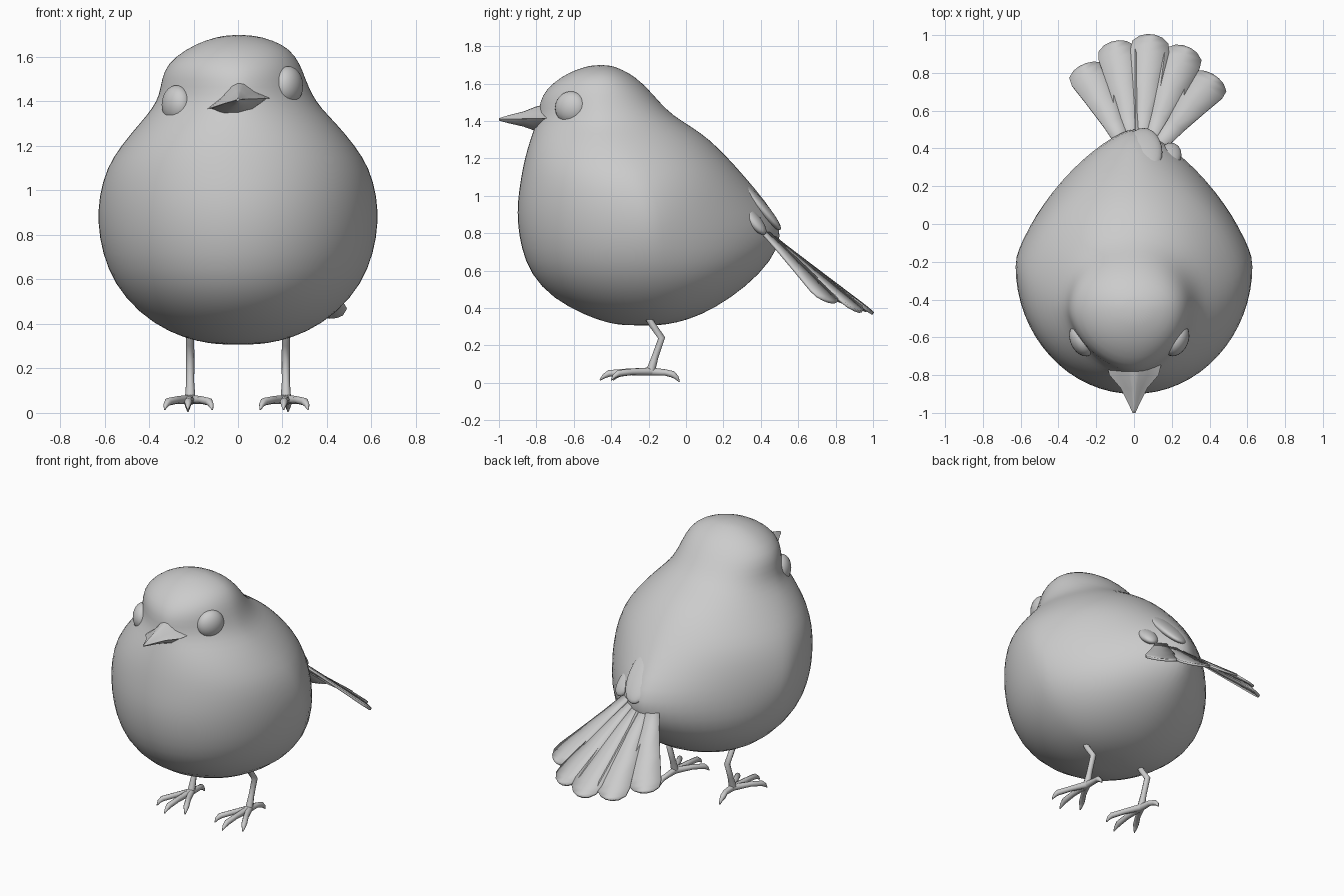
import bpy, bmesh, math
from mathutils import Vector, Matrix

if "Cube" in bpy.data.objects:
    bpy.data.objects.remove(bpy.data.objects["Cube"])


def finish(name, bm, angle=180):
    bmesh.ops.recalc_face_normals(bm, faces=bm.faces[:])
    me = bpy.data.meshes.new(name)
    bm.to_mesh(me)
    bm.free()
    ob = bpy.data.objects.new(name, me)
    bpy.context.collection.objects.link(ob)
    bpy.ops.object.select_all(action='DESELECT')
    ob.select_set(True)
    bpy.context.view_layer.objects.active = ob
    bpy.ops.object.shade_smooth_by_angle(angle=math.radians(angle))
    return ob


def loft(name, rings, angle=180):
    bm = bmesh.new()
    vs = [[bm.verts.new(p) for p in r] for r in rings]
    n = len(rings[0])
    for a, b in zip(vs, vs[1:]):
        for i in range(n):
            j = (i + 1) % n
            bm.faces.new((a[i], a[j], b[j], b[i]))
    bm.faces.new(vs[0])
    bm.faces.new(vs[-1])
    return finish(name, bm, angle)


def ellipsoid(name, loc, size, rot):
    bm = bmesh.new()
    bmesh.ops.create_uvsphere(bm, u_segments=24, v_segments=14, radius=1)
    m = Matrix.Translation(loc) @ rot @ Matrix.Diagonal((*size, 1))
    bmesh.ops.transform(bm, matrix=m, verts=bm.verts[:])
    return finish(name, bm)


def tube(name, paths):
    cu = bpy.data.curves.new(name, 'CURVE')
    cu.dimensions = '3D'
    cu.bevel_depth = 1
    cu.bevel_resolution = 2
    cu.use_fill_caps = True
    for path in paths:
        sp = cu.splines.new('POLY')
        sp.points.add(len(path) - 1)
        for p, (x, y, z, r) in zip(sp.points, path):
            p.co = (x, y, z, 1)
            p.radius = r
        sp.use_smooth = True
    ob = bpy.data.objects.new(name, cu)
    bpy.context.collection.objects.link(ob)


# Body and head: z, front y, back y, left and right half width
PROFILE = [
    (.306, -.33, -.15, .08, .08), (.32, -.42, -.05, .18, .18),
    (.36, -.54, .08, .31, .31), (.45, -.715, .24, .45, .45),
    (.58, -.835, .40, .56, .56), (.72, -.885, .505, .615, .615),
    (.85, -.905, .515, .635, .635), (.97, -.905, .43, .63, .63),
    (1.1, -.885, .32, .595, .595), (1.2, -.865, .23, .53, .53),
    (1.3, -.835, .13, .445, .445), (1.37, -.81, .03, .385, .375),
    (1.43, -.79, -.07, .355, .335), (1.5, -.785, -.14, .345, .305),
    (1.57, -.75, -.2, .32, .28), (1.635, -.67, -.27, .235, .235),
    (1.675, -.59, -.34, .15, .16), (1.70, -.5, -.41, .05, .06)]


def body_ring(z, yf, yb, xl, xr, n=32):
    yc = -.2 - .25 * min(1, max(0, (z - .9) / .55))
    back_p = 2 - .65 * math.exp(-((z - .85) / .3) ** 2)
    front_p = 2 - .35 * math.exp(-((z - 1.45) / .12) ** 2)
    pts = []
    for i in range(n):
        a = math.tau * i / n
        c, s = math.cos(a), math.sin(a)
        e = 2 / (back_p if s > 0 else front_p)
        x = math.copysign(abs(c) ** e, c) * (xr if c > 0 else xl)
        y = abs(s) ** e * ((yb - yc) if s > 0 else (yf - yc))
        pts.append((x, yc + y, z))
    return pts


body = loft("body_and_head", [body_ring(*r) for r in PROFILE])
body.modifiers.new("smooth", 'SUBSURF').levels = 1
body.modifiers["smooth"].render_levels = 1

# Eyes, tilted with the head
for side, loc in (("left", (-.275, -.615, 1.385)), ("right", (.225, -.615, 1.47))):
    turn = .45 if side == "left" else -.45
    ellipsoid(side + "_eye", loc, (.062, .09, .088), Matrix.Rotation(turn, 4, 'Z'))

# Beak halves: y, half width, ridge height, mouth height, chin height
BEAK = [(-.74, .145, 1.49, 1.39, 1.335), (-.80, .13, 1.478, 1.39, 1.345),
        (-.87, .07, 1.45, 1.40, 1.37), (-.95, .03, 1.43, 1.405, 1.388),
        (-1.0, .008, 1.415, 1.408, 1.402)]
upper, lower = [], []
for y, w, top, mid, chin in BEAK:
    def at(x, z):
        return (x, y, z + .17 * x)
    h = top - mid
    upper.append([at(-w, mid), at(-w * .55, mid + h * .42), at(-w * .2, mid + h * .9),
                  at(0, top), at(w * .2, mid + h * .9), at(w * .55, mid + h * .42),
                  at(w, mid), at(0, mid)])
    d = chin - mid
    lower.append([at(-w * .9, mid), at(-w * .5, mid + d * .75), at(0, chin),
                  at(w * .5, mid + d * .75), at(w * .9, mid), at(0, mid + .004)])
loft("upper_beak", upper, 50)
loft("lower_beak", lower, 50)

# Tail fan: each feather widens from its root to a round tip
ROOTS = [Vector((-.05 + .045 * i, .41, .82)) for i in range(5)]
TIPS = [Vector(t) for t in ((-.27, .84, .43), (-.10, .965, .385), (.09, 1.0, .37),
                            (.28, .935, .38), (.43, .78, .43))]
OUTLINE = [(0, .035), (.3, .052), (.6, .078), (.85, .102), (.93, .096), (.98, .06), (1, .02)]
for i, (root, tip) in enumerate(zip(ROOTS, TIPS)):
    across = (TIPS[min(i + 1, 4)] - TIPS[max(i - 1, 0)])
    along = (tip - root).normalized()
    across = (across - along * across.dot(along)).normalized()
    bm = bmesh.new()
    rows = []
    for t, w in OUTLINE:
        c = root.lerp(tip, t)
        rows.append([bm.verts.new(c + across * w * s) for s in (-1, 0, 1)])
    for a, b in zip(rows, rows[1:]):
        for k in (0, 1):
            bm.faces.new((a[k], a[k + 1], b[k + 1], b[k]))
    ob = finish("tail_feather_%d" % (i + 1), bm, 40)
    sol = ob.modifiers.new("thickness", 'SOLIDIFY')
    sol.thickness = .014
    sol.offset = 0

# Covert feathers over the tail root
slope = Matrix.Rotation(-.85, 4, 'X')
ellipsoid("middle_covert", (.05, .38, .96), (.10, .19, .035), slope)
for name, x, turn in (("left_covert", -.10, .3), ("right_covert", .19, -.3)):
    ellipsoid(name, (x, .36, .87), (.06, .10, .035), Matrix.Rotation(turn, 4, 'Z') @ slope)

# Legs and feet
for side, s in (("left", -1), ("right", 1)):
    x = .215 * s
    tube(side + "_leg", [[(x, -.22, .38, .018), (x, -.18, .31, .018), (x, -.13, .24, .019),
                          (x, -.165, .14, .018), (x, -.19, .06, .024)]])
    toes = []
    for dx, length in ((-.115, .20), (-.01, .27), (.10, .21)):
        toes.append([(x, -.185, .06, .022), (x + dx * .5, -.19 - length * .5, .058, .017),
                     (x + dx * .85, -.19 - length * .82, .05, .018),
                     (x + dx * .95, -.19 - length * .92, .035, .012),
                     (x + dx, -.19 - length, .014, .003)])
    toes.append([(x, -.19, .06, .022), (x, -.11, .055, .017), (x + .01 * s, -.07, .045, .018),
                 (x + .01 * s, -.05, .028, .012), (x + .01 * s, -.035, .005, .003)])
    tube(side + "_foot", toes)
